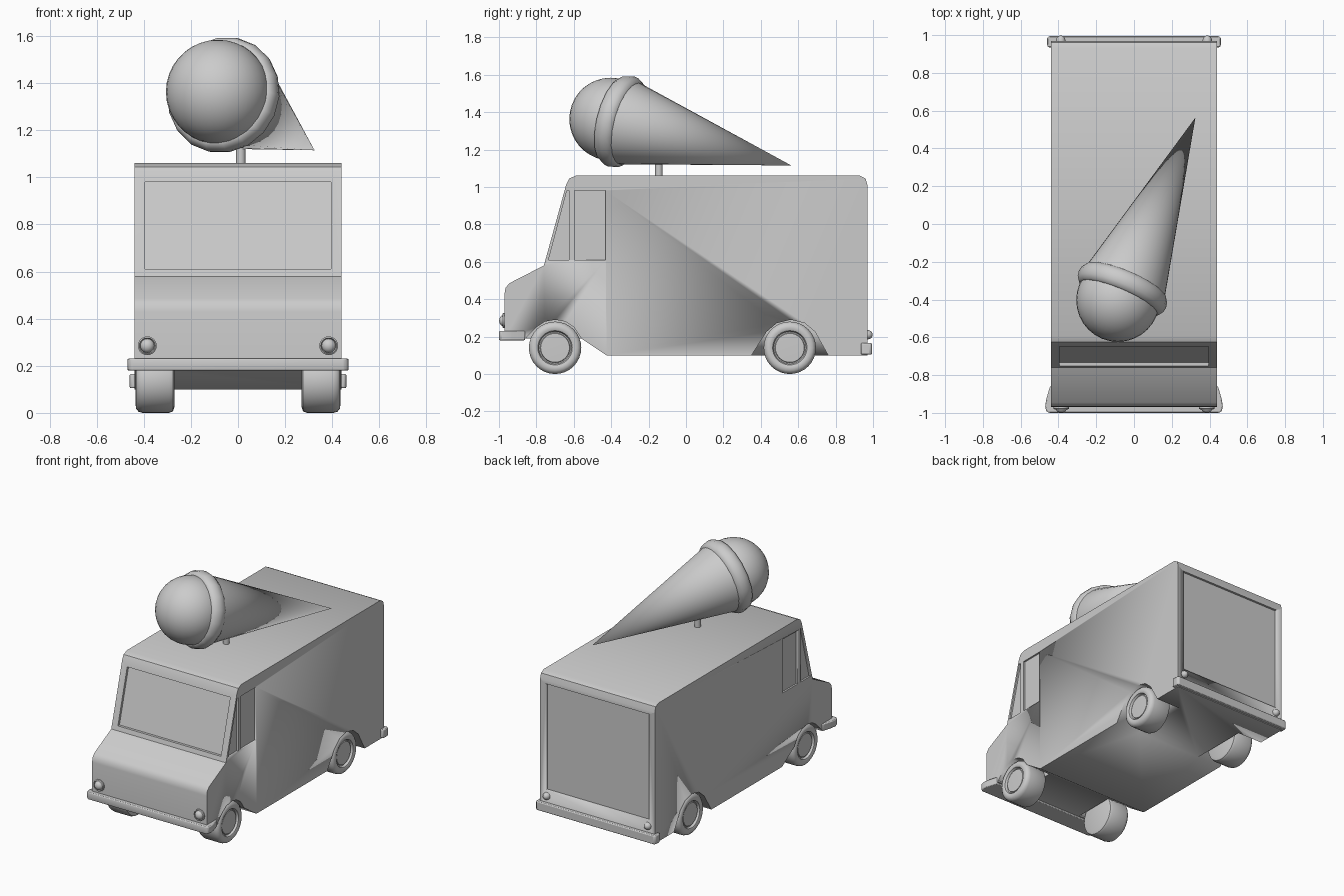
import bpy, bmesh, math
from mathutils import Vector, Matrix

if "Cube" in bpy.data.objects:
    bpy.data.objects.remove(bpy.data.objects["Cube"])


def finish(name, bm, angle=35):
    bmesh.ops.remove_doubles(bm, verts=bm.verts, dist=1e-5)
    bmesh.ops.recalc_face_normals(bm, faces=bm.faces)
    me = bpy.data.meshes.new(name)
    bm.to_mesh(me)
    bm.free()
    ob = bpy.data.objects.new(name, me)
    bpy.context.collection.objects.link(ob)
    smooth(ob, angle)
    return ob


def smooth(ob, angle):
    bpy.ops.object.select_all(action='DESELECT')
    ob.select_set(True)
    bpy.context.view_layer.objects.active = ob
    bpy.ops.object.shade_smooth_by_angle(angle=math.radians(angle))


def prism(bm, pts, offset):
    """Fill a 3D outline and extrude it."""
    f = bm.faces.new([bm.verts.new(p) for p in pts])
    new = bmesh.ops.extrude_face_region(bm, geom=[f], use_keep_orig=True)['geom']
    bmesh.ops.translate(bm, vec=offset, verts=[g for g in new if isinstance(g, bmesh.types.BMVert)])


def side_prism(bm, yz, x0, x1):
    prism(bm, [(x0, y, z) for y, z in yz], (x1 - x0, 0, 0))


def lathe(name, prof, origin, axis, n=32, angle=35):
    """Spin (radius, distance) points around an axis."""
    bm = bmesh.new()
    vs = [bm.verts.new((r, 0, h)) for r, h in prof]
    es = [bm.edges.new(p) for p in zip(vs, vs[1:])]
    bmesh.ops.spin(bm, geom=vs + es, cent=(0, 0, 0), axis=(0, 0, 1),
                   angle=2 * math.pi, steps=n, use_duplicate=False)
    rot = Vector(axis).to_track_quat('Z', 'Y').to_matrix().to_4x4()
    bm.transform(Matrix.Translation(origin) @ rot)
    return finish(name, bm, angle)


def rect(y0, y1, z0, z1):
    return [(y0, z0), (y1, z0), (y1, z1), (y0, z1)]


def dome(r, h, n=6):
    return [(r * math.cos(i * math.pi / 2 / n), h * math.sin(i * math.pi / 2 / n)) for i in range(n + 1)]


# Van body from its side profile
bm = bmesh.new()
side_prism(bm, [(-.97, .19), (-.97, .43), (-.965, .46), (-.945, .485), (-.76, .58),
                (-.64, 1.015), (-.625, 1.045), (-.59, 1.06), (.93, 1.06), (.96, 1.045),
                (.97, 1.01), (.97, .10), (-.425, .10), (-.56, .19)], -.44, .44)
body = finish("van_body", bm)

# Recesses: windscreen, rear door, side windows, wheel arches
bm = bmesh.new()
side_prism(bm, [(-.83, .61), (-.734, .61), (-.633, .98), (-.73, .98)], -.395, .395)
side_prism(bm, rect(.955, 1.0, .25, .985), -.395, .395)
for s in (-1, 1):
    side_prism(bm, [(-.735, .61), (-.625, .61), (-.625, .98), (-.637, .98)], s * .428, s * .5)
    side_prism(bm, rect(-.595, -.43, .61, .98), s * .428, s * .5)
    side_prism(bm, [(.76, .05), (.76, .10), (.69, .225), (.635, .272), (.56, .29), (.485, .272),
                    (.43, .225), (.35, .10), (.35, .05)], s * .25, s * .5)
    side_prism(bm, [(-.85, .05), (-.85, .20), (-.80, .25), (-.755, .28), (-.70, .29), (-.645, .28),
                    (-.60, .25), (-.56, .19), (-.56, .05)], s * .25, s * .5)
cutter = finish("recess_cutter", bm)
cutter.hide_render = True
mod = body.modifiers.new("recesses", 'BOOLEAN')
mod.object, mod.operation, mod.solver = cutter, 'DIFFERENCE', 'EXACT'
bpy.ops.object.select_all(action='DESELECT')
body.select_set(True)
bpy.context.view_layer.objects.active = body
bpy.ops.object.modifier_move_to_index(modifier=mod.name, index=0)
bpy.ops.object.modifier_apply(modifier=mod.name)
bpy.data.objects.remove(cutter)


# Bumpers from half outlines seen from above
def bumper(name, half, z0, z1):
    bm = bmesh.new()
    outline = half + [(-x, y) for x, y in reversed(half)]
    prism(bm, [(x, y, z0) for x, y in outline], (0, 0, z1 - z0))
    ob = finish(name, bm)
    bev = ob.modifiers.new("bevel", 'BEVEL')
    bev.width, bev.segments, bev.limit_method = .006, 2, 'ANGLE'


bumper("front_bumper", [(.435, -.86), (.445, -.86), (.465, -.93), (.47, -.965), (.465, -.99), (.45, -1.0)], .18, .23)
bumper("rear_bumper", [(.435, .935), (.455, .935), (.46, .95), (.46, .985), (.45, .995)], .105, .165)

# Wheels and lights, mirrored
tyre = [(0, .27), (.115, .27), (.133, .276), (.14, .292), (.14, .405), (.135, .422), (.122, .433),
        (.104, .435), (.092, .43), (.086, .415), (.08, .415), (.077, .422), (0, .424)]
for s, side in ((-1, "left"), (1, "right")):
    for y, end in ((-.70, "front"), (.555, "rear")):
        lathe(f"{end}_{side}_wheel", tyre, (0, y, .14), (s, 0, 0))
    lathe(f"{side}_headlight", [(.04, -.005), (.04, .008), (.034, .012), (.031, .006)] + 
          [(r, h + .004) for r, h in dome(.03, .025)], (s * .385, -.97, .285), (0, -1, 0), 20)
    lathe(f"{side}_tail_light", dome(.025, .028), (s * .388, .97, .21), (0, 1, 0), 16)

# Roof sign: ice cream cone lying over on a short post
tip = Vector((.325, .563, 1.115))
axis = Vector((-.38, -.894, .231)).normalized()
lathe("cone_post", [(0, 1.04), (.02, 1.04), (.02, 1.17), (0, 1.17)], (.012, -.145, 0), (0, 0, 1), 16)
lathe("cone", [(0, 0), (.231, 1.0), (0, 1.0)], tip, axis, 32)
rim = [(.213 + .038 * math.cos(a), 1.015 + .055 * math.sin(a))
       for a in (i * math.pi / 6 for i in range(13))]
lathe("cone_rim", rim, tip, axis, 18, 60)
bm = bmesh.new()
bmesh.ops.create_uvsphere(bm, u_segments=32, v_segments=18, radius=.221)
bm.transform(Matrix.Translation((-.085, -.403, 1.363)))
finish("scoop", bm)
